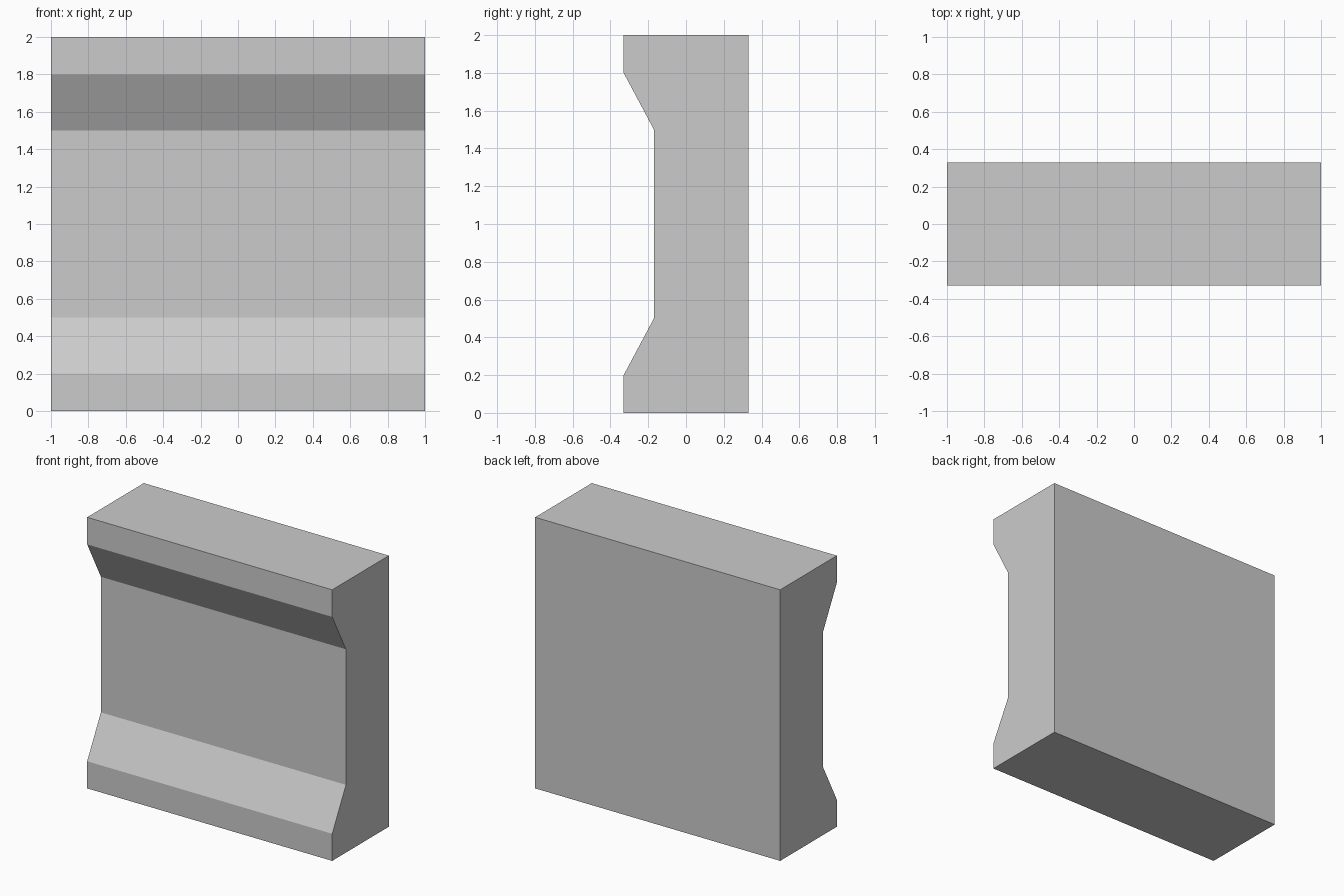
import bpy, bmesh

if "Cube" in bpy.data.objects:
    bpy.data.objects.remove(bpy.data.objects["Cube"])

# Side profile (y, z): flat back, front recessed between two sloped lips
HALF_WIDTH = 1.0
BACK, LIP, RECESS = 0.33, -0.33, -0.17
profile = [(BACK, 0), (BACK, 2), (LIP, 2), (LIP, 1.8), (RECESS, 1.5),
           (RECESS, 0.5), (LIP, 0.2), (LIP, 0)]

# Wall panel: profile extruded along x
bm = bmesh.new()
face = bm.faces.new([bm.verts.new((-HALF_WIDTH, y, z)) for y, z in profile])
result = bmesh.ops.extrude_face_region(bm, geom=[face])
new_verts = [g for g in result["geom"] if isinstance(g, bmesh.types.BMVert)]
bmesh.ops.translate(bm, verts=new_verts, vec=(2 * HALF_WIDTH, 0, 0))
bmesh.ops.recalc_face_normals(bm, faces=bm.faces)

mesh = bpy.data.meshes.new("wall_panel")
bm.to_mesh(mesh)
bm.free()
panel = bpy.data.objects.new("wall_panel", mesh)
bpy.context.collection.objects.link(panel)
